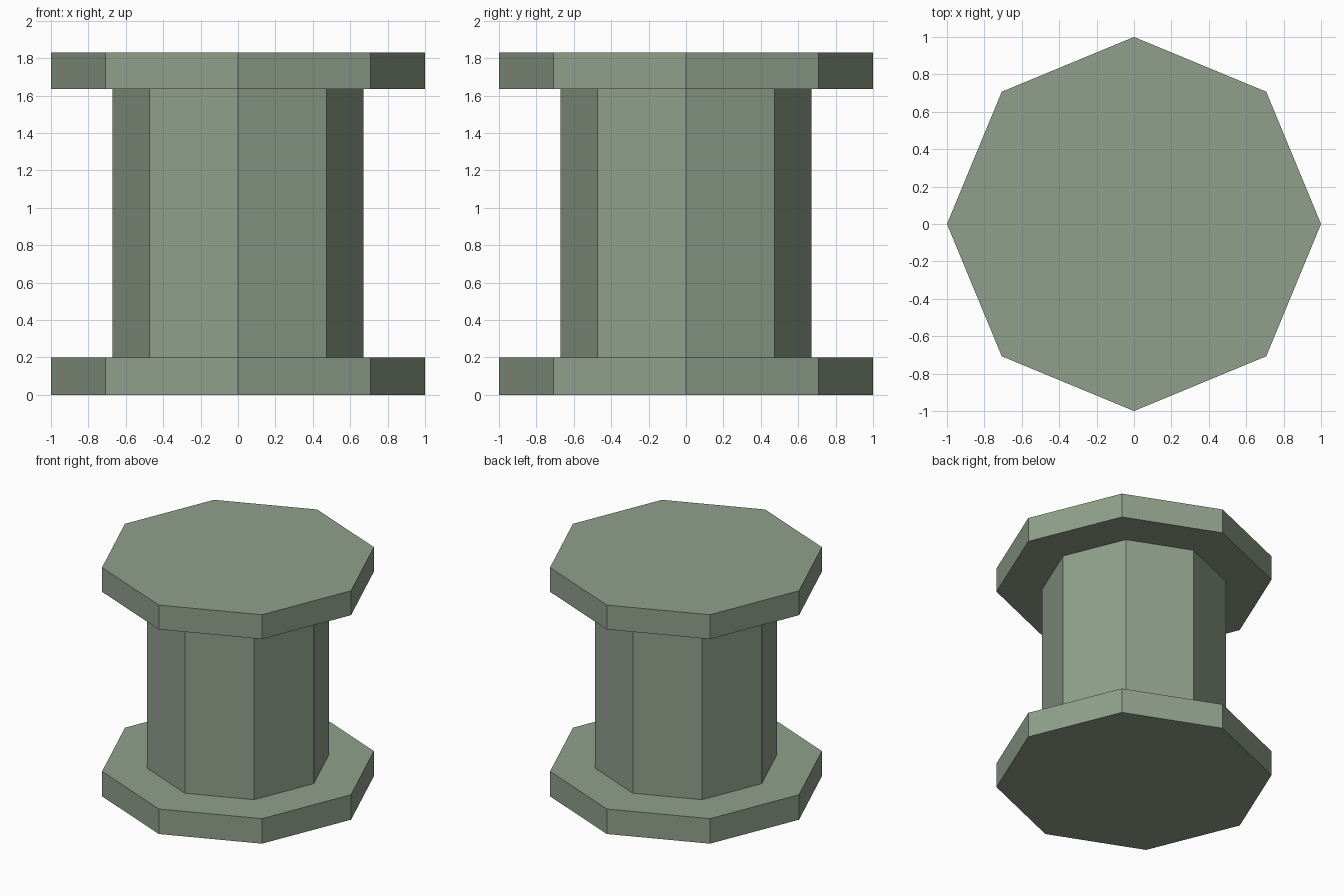
import bpy

SIDES = 8

cube = bpy.data.objects.get("Cube")
if cube:
    bpy.data.objects.remove(cube, do_unlink=True)

# Single muted green paint
paint = bpy.data.materials.new("sage_green")
paint.use_nodes = True
colour = (0.28, 0.35, 0.26, 1)
paint.diffuse_color = colour
paint.node_tree.nodes["Principled BSDF"].inputs["Base Color"].default_value = colour


def prism(name, radius, bottom, top):
    """Flat-faced octagonal prism with corners on the x and y axes."""
    bpy.ops.mesh.primitive_cylinder_add(
        vertices=SIDES, radius=radius, depth=top - bottom,
        location=(0, 0, (bottom + top) / 2))
    part = bpy.context.object
    part.name = part.data.name = name
    part.data.materials.append(paint)
    return part


# Spool: two wide flanges joined by a narrower core
prism("bottom_flange", 1.0, 0.0, 0.2)
prism("core", 0.67, 0.2, 1.635)
prism("top_flange", 1.0, 1.635, 1.83)
